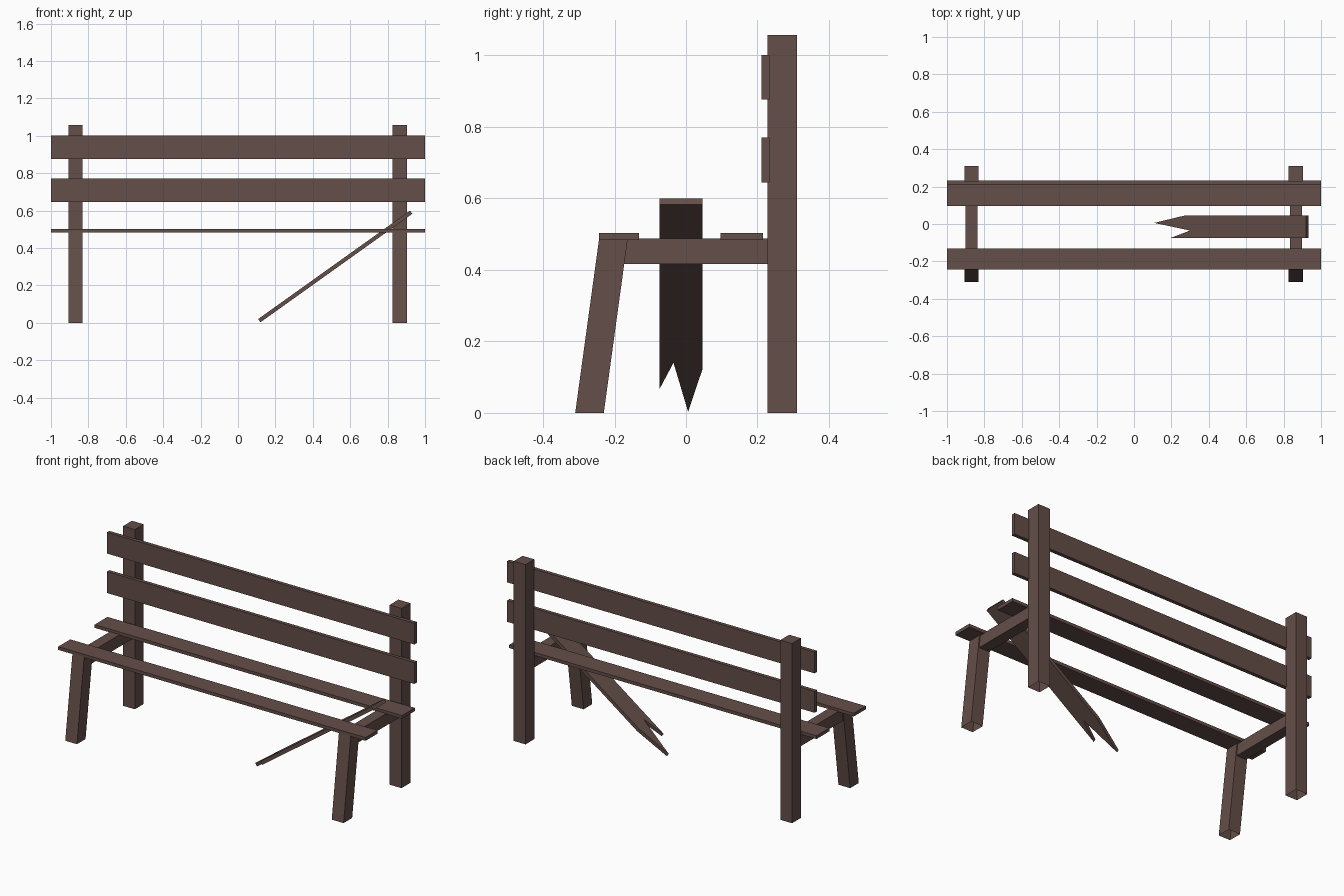
import bpy
from mathutils import Vector

if "Cube" in bpy.data.objects:
    bpy.data.objects.remove(bpy.data.objects["Cube"])

wood = bpy.data.materials.new("dark brown wood")
wood.diffuse_color = (0.127, 0.077, 0.066, 1)
wood.use_nodes = True
wood.node_tree.nodes["Principled BSDF"].inputs["Base Color"].default_value = wood.diffuse_color


def add_mesh(name, verts, faces):
    mesh = bpy.data.meshes.new(name)
    mesh.from_pydata(verts, [], faces)
    mesh.materials.append(wood)
    obj = bpy.data.objects.new(name, mesh)
    bpy.context.collection.objects.link(obj)
    return obj


def beam(name, x, y, z, lean=0.0, open_bottom=False):
    """Box from (min, max) ranges; lean shifts the top along y."""
    verts = [(px, py + (lean if k else 0), z[k])
             for k in (0, 1)
             for px, py in ((x[0], y[0]), (x[1], y[0]), (x[1], y[1]), (x[0], y[1]))]
    faces = [(i, (i + 1) % 4, (i + 1) % 4 + 4, i + 4) for i in range(4)]
    faces.append((4, 5, 6, 7))
    if not open_bottom:
        faces.append((3, 2, 1, 0))
    return add_mesh(name, verts, faces)


# Side frames: back post, leaning front leg and seat rail
for side, x0, x1 in (("left", -0.907, -0.831), ("right", 0.827, 0.904)):
    beam(side + "_back_post", (x0, x1), (0.228, 0.31), (0, 1.057), open_bottom=True)
    beam(side + "_front_leg", (x0, x1), (-0.31, -0.23), (0, 0.488), lean=0.067, open_bottom=True)
    beam(side + "_seat_rail", (x0 + 0.006, x1 - 0.006), (-0.2, 0.23), (0.417, 0.488))

# Seat and backrest slats
beam("front_seat_slat", (-1, 1), (-0.243, -0.131), (0.484, 0.503))
beam("rear_seat_slat", (-1, 1), (0.096, 0.215), (0.484, 0.503))
beam("lower_back_slat", (-1, 1), (0.211, 0.233), (0.645, 0.771))
beam("upper_back_slat", (-1, 1), (0.211, 0.233), (0.877, 1.002))

# Broken slat: splintered outline (distance along slat, y), tilted to the ground
outline = [(0, 0.006), (0.236, -0.035), (0.11, -0.074),
           (0.998, -0.074), (0.998, 0.046), (0.205, 0.046)]
along = Vector((0.812, 0, 0.58)).normalized()
up = Vector((-along.z, 0, along.x)) * 0.021
base = Vector((0.12, 0, 0.003))
bottom = [base + along * s + Vector((0, y, 0)) for s, y in outline]
n = len(outline)
sides = [(i, (i + 1) % n, (i + 1) % n + n, i + n) for i in range(n)]
add_mesh("broken_seat_slat", bottom + [p + up for p in bottom],
         sides + [tuple(range(n, 2 * n)), tuple(reversed(range(n)))])
